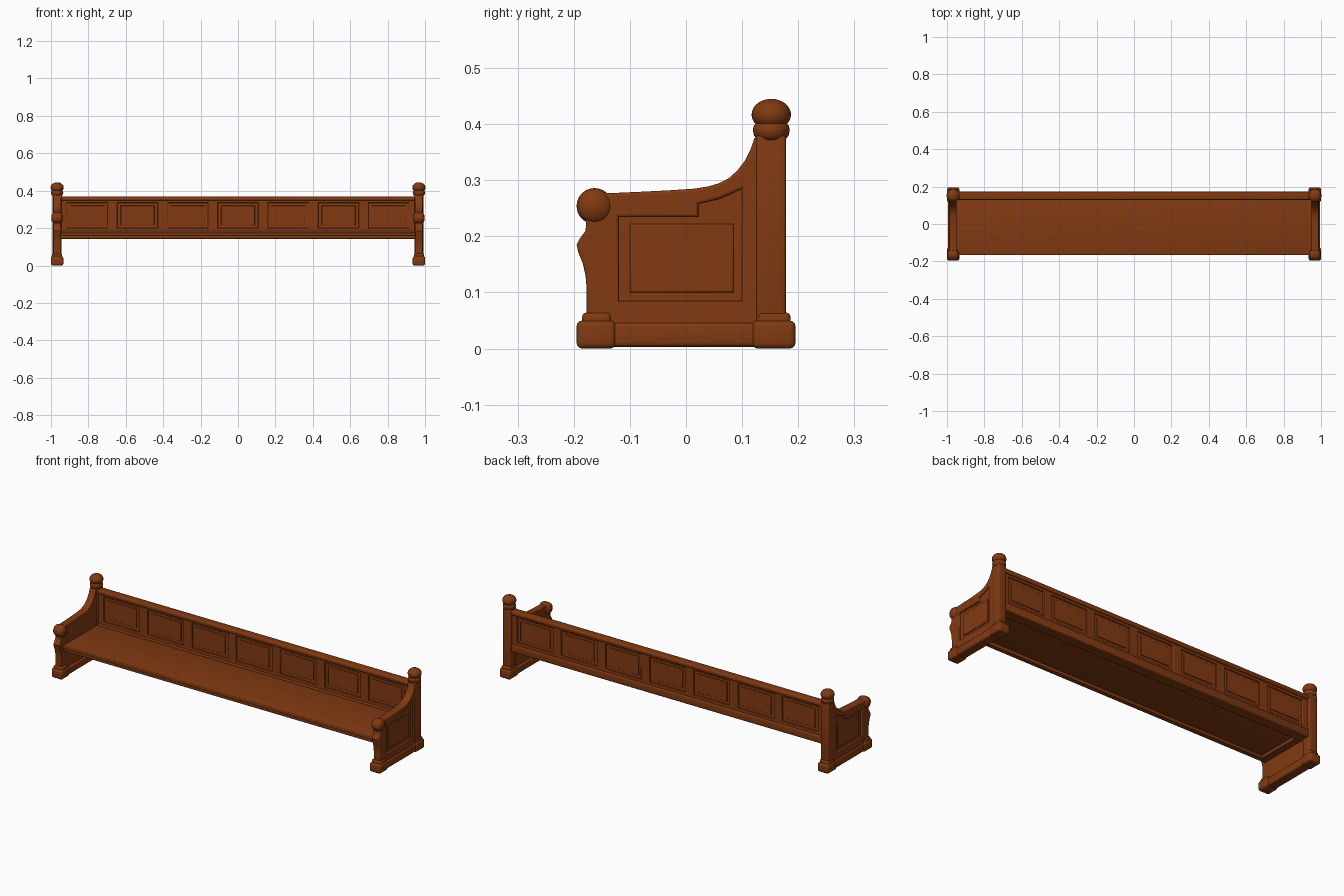
import bpy, bmesh, math
from mathutils import Matrix

if "Cube" in bpy.data.objects:
    bpy.data.objects.remove(bpy.data.objects["Cube"])

wood = bpy.data.materials.new("brown wood")
wood.diffuse_color = (0.22, 0.042, 0.006, 1)
wood.use_nodes = True
wood.node_tree.nodes["Principled BSDF"].inputs["Base Color"].default_value = wood.diffuse_color

SIDE = Matrix(((0, 0, 1, 0), (1, 0, 0, 0), (0, 1, 0, 0), (0, 0, 0, 1)))    # outline in y,z
FRONT = Matrix(((1, 0, 0, 0), (0, 0, -1, 0), (0, 1, 0, 0), (0, 0, 0, 1)))  # outline in x,z


def finish(name, me, angle=35):
    me.materials.clear()
    me.materials.append(wood)
    ob = bpy.data.objects.new(name, me)
    bpy.context.collection.objects.link(ob)
    bpy.ops.object.select_all(action='DESELECT')
    ob.select_set(True)
    bpy.context.view_layer.objects.active = ob
    bpy.ops.object.shade_smooth_by_angle(angle=math.radians(angle))
    return ob


def plate(name, loops, half, bevel, basis, shift):
    """Extruded outline; inner loops become holes, edges get rounded."""
    cu = bpy.data.curves.new(name, 'CURVE')
    cu.dimensions = '2D'
    cu.fill_mode = 'BOTH'
    cu.extrude = half - bevel
    cu.bevel_depth = bevel
    cu.bevel_resolution = 2
    cu.offset = -bevel
    for pts in loops:
        sp = cu.splines.new('POLY')
        sp.points.add(len(pts) - 1)
        for p, (a, b) in zip(sp.points, pts):
            p.co = (a, b, 0, 1)
        sp.use_cyclic_u = True
    tmp = bpy.data.objects.new(name + "_curve", cu)
    bpy.context.collection.objects.link(tmp)
    bpy.context.view_layer.update()
    me = bpy.data.meshes.new_from_object(tmp.evaluated_get(bpy.context.evaluated_depsgraph_get()))
    bpy.data.objects.remove(tmp)
    me.transform(Matrix.Translation(shift) @ basis)
    return finish(name, me)


def box(name, x, y, z, bevel=0.004):
    bm = bmesh.new()
    bmesh.ops.create_cube(bm, size=1)
    for v in bm.verts:
        v.co = [(r[0] + r[1]) / 2 + c * (r[1] - r[0]) for r, c in zip((x, y, z), v.co)]
    if bevel:
        bmesh.ops.bevel(bm, geom=bm.edges[:], offset=bevel, segments=3, profile=0.5, affect='EDGES')
    me = bpy.data.meshes.new(name)
    bm.to_mesh(me)
    bm.free()
    return finish(name, me)


def lathe(name, profile, matrix, steps=32):
    bm = bmesh.new()
    vs = [bm.verts.new((r, 0, h)) for r, h in profile]
    es = [bm.edges.new(e) for e in zip(vs, vs[1:])]
    bmesh.ops.spin(bm, geom=vs + es, cent=(0, 0, 0), axis=(0, 0, 1), angle=math.tau, steps=steps)
    bmesh.ops.remove_doubles(bm, verts=bm.verts, dist=1e-5)
    bmesh.ops.recalc_face_normals(bm, faces=bm.faces)
    me = bpy.data.meshes.new(name)
    bm.to_mesh(me)
    bm.free()
    me.transform(matrix)
    return finish(name, me, 50)


def rect(a0, a1, b0, b1):
    return [(a0, b0), (a1, b0), (a1, b1), (a0, b1)]


# Bench end silhouette with scrolled arm and swept shoulder
outline = [(0.15, 0.03), (0.15, 0.378), (0.122, 0.375), (0.115, 0.355), (0.105, 0.335),
           (0.092, 0.318), (0.077, 0.304), (0.06, 0.295), (0.04, 0.289), (0.015, 0.285),
           (-0.03, 0.282), (-0.09, 0.279), (-0.135, 0.277), (-0.163, 0.28), (-0.185, 0.265),
           (-0.188, 0.245), (-0.178, 0.225), (-0.179, 0.21), (-0.19, 0.195), (-0.195, 0.185),
           (-0.192, 0.172), (-0.184, 0.152), (-0.179, 0.13), (-0.177, 0.105), (-0.177, 0.03)]
recess = [(-0.12, 0.085), (0.1, 0.085), (0.1, 0.285), (0.085, 0.278), (0.06, 0.267),
          (0.022, 0.258), (0.022, 0.235), (-0.12, 0.235)]

for s, side in ((-1, "left"), (1, "right")):
    cx = 0.967 * s
    plate(side + "_end_core", [outline], 0.015, 0.003, SIDE, (cx - 0.004 * s, 0, 0))
    plate(side + "_end_frame", [outline, recess], 0.011, 0.005, SIDE, (cx + 0.010 * s, 0, 0))
    # raised field inside the sunk panel
    plate(side + "_end_field", [rect(-0.1, 0.085, 0.1, 0.222)], 0.008, 0.004, SIDE, (cx + 0.008 * s, 0, 0))
    # scroll at the arm front
    bead = [(0, -0.031), (0.014, -0.030), (0.018, -0.027), (0.025, -0.025), (0.03, -0.017), (0.032, -0.006)]
    bead += [(r, -h) for r, h in reversed(bead)]
    lathe(side + "_arm_scroll", bead,
          Matrix.Translation((cx, -0.163, 0.254)) @ Matrix.Rotation(math.pi / 2, 4, 'Y'))
    # rear post and finial
    box(side + "_rear_post", (cx - 0.024, cx + 0.024), (0.125, 0.178), (0.03, 0.38), 0.005)
    fin = [(0, 0.37), (0.025, 0.372), (0.031, 0.38), (0.033, 0.39), (0.031, 0.398), (0.027, 0.402)]
    fin += [(0.035 * math.cos(t), 0.417 + 0.028 * math.sin(t))
            for t in [math.radians(-40 + 130 * i / 14) for i in range(14)]] + [(0, 0.445)]
    lathe(side + "_finial", fin, Matrix.Translation((cx, 0.152, 0)))
    # plinth: long rail with heavier stepped blocks at both ends
    box(side + "_plinth_rail", (cx - 0.028, cx + 0.028), (-0.16, 0.16), (0.003, 0.046), 0.008)
    for nm, y0, y1 in (("front", -0.195, -0.125), ("rear", 0.118, 0.195)):
        box(f"{side}_{nm}_foot", (cx - 0.033, cx + 0.033), (y0, y1), (0, 0.05), 0.01)
        box(f"{side}_{nm}_foot_collar", (cx - 0.027, cx + 0.027), (y0 + 0.01, y1 - 0.009), (0.04, 0.064), 0.007)

# Backrest: frame with seven openings, thin panel behind, raised fields and top rail
W = 0.95
n = 7
step = 2 * 0.94 / n
centres = [-0.94 + step * (i + 0.5) for i in range(n)]
holes = [rect(c - 0.108, c + 0.108, 0.2, 0.335) for c in centres]
plate("back_frame", [rect(-W, W, 0.145, 0.36)] + holes, 0.013, 0.005, FRONT, (0, 0.15, 0))
box("back_panel", (-W, W), (0.146, 0.154), (0.16, 0.35), 0)
for i, c in enumerate(centres):
    plate(f"back_field_{i + 1}", [rect(c - 0.09, c + 0.09, 0.216, 0.32)], 0.0075, 0.003, FRONT, (0, 0.15, 0))
box("top_rail", (-W, W), (0.129, 0.173), (0.347, 0.37), 0.007)
box("back_lower_rail", (-W, W), (0.131, 0.17), (0.143, 0.185), 0.006)

# Seat with a shallow apron frame beneath
box("seat", (-W, W), (-0.166, 0.14), (0.16, 0.176), 0.004)
box("front_apron", (-W, W), (-0.16, -0.135), (0.143, 0.163), 0.003)
box("rear_apron", (-W, W), (0.108, 0.14), (0.143, 0.163), 0.003)
for s, side in ((-1, "left"), (1, "right")):
    box(side + "_apron", tuple(sorted((s * 0.91, s * W))), (-0.15, 0.13), (0.144, 0.163), 0.003)
